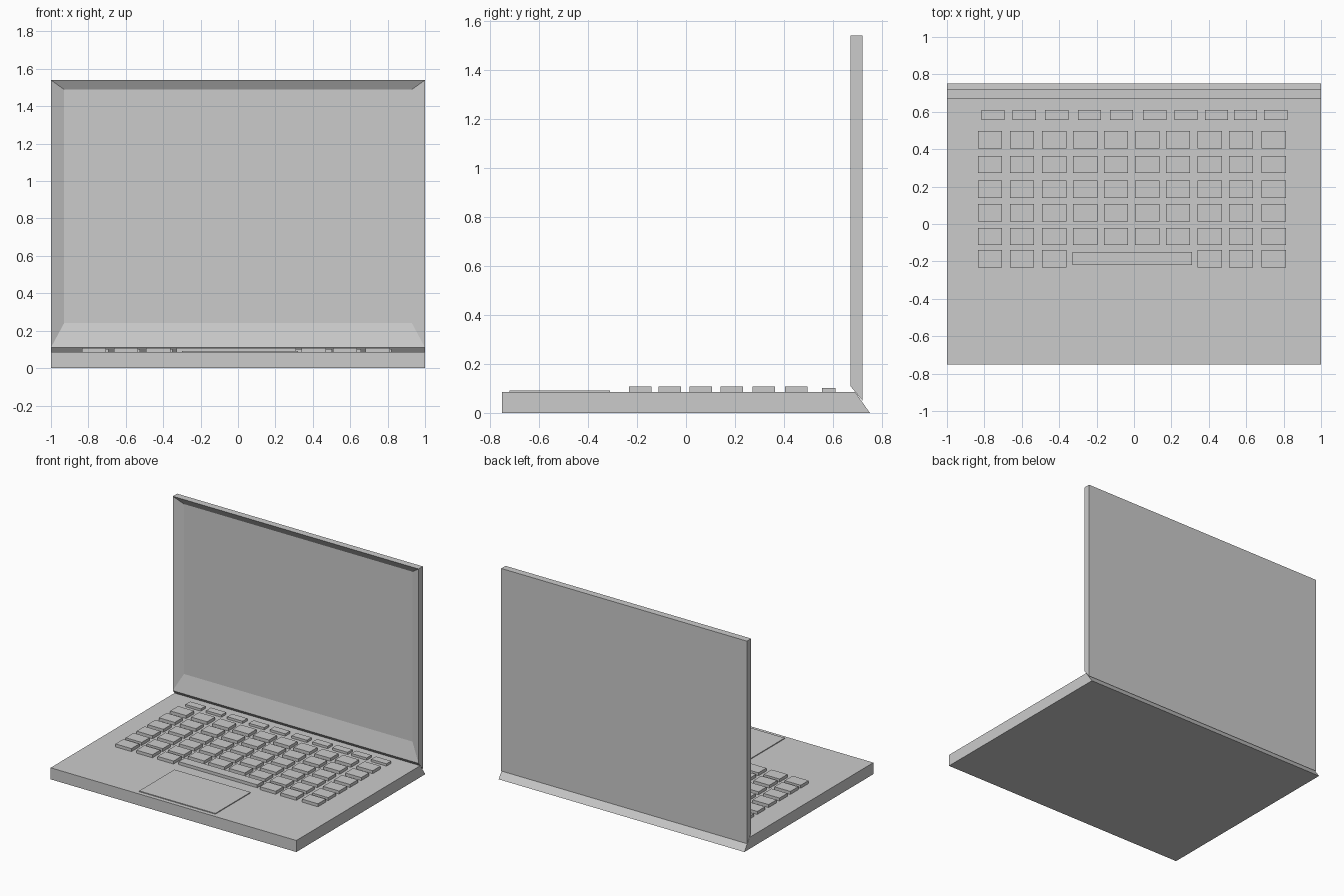
import bpy, bmesh

if "Cube" in bpy.data.objects:
    bpy.data.objects.remove(bpy.data.objects["Cube"])

DECK = 0.085  # height of the base's top surface


def finish(name, bm):
    bmesh.ops.recalc_face_normals(bm, faces=bm.faces)
    me = bpy.data.meshes.new(name)
    bm.to_mesh(me)
    bm.free()
    ob = bpy.data.objects.new(name, me)
    bpy.context.collection.objects.link(ob)
    return ob


def prism(profile):
    """Side profile of (y, z) points swept across the full width."""
    bm = bmesh.new()
    face = bm.faces.new([bm.verts.new((-1, y, z)) for y, z in profile])
    ext = bmesh.ops.extrude_face_region(bm, geom=[face])
    for v in ext["geom"]:
        if isinstance(v, bmesh.types.BMVert):
            v.co.x = 1
    bmesh.ops.recalc_face_normals(bm, faces=bm.faces)
    return bm


def slab(name, cx, cy, w, d, top):
    """Box standing on the deck."""
    bm = bmesh.new()
    bmesh.ops.create_cube(bm, size=1)
    for v in bm.verts:
        v.co.x = cx + v.co.x * w
        v.co.y = cy + v.co.y * d
        v.co.z = DECK if v.co.z < 0 else top
    return finish(name, bm)


# Base with sloped back edge
finish("base", prism([(-0.75, 0), (0.75, 0), (0.69, DECK), (-0.75, DECK)]))

# Lid with mitred bottom and a bevelled, recessed screen
bm = prism([(0.67, 0.11), (0.72, 0.05), (0.72, 1.54), (0.67, 1.54)])
front = min(bm.faces, key=lambda f: f.calc_center_median().y)
bmesh.ops.inset_individual(bm, faces=[front], thickness=0.03)
for v in front.verts:
    v.co = (0.93 if v.co.x > 0 else -0.93, 0.70, 1.49 if v.co.z > 0.8 else 0.24)
finish("screen_lid", bm)

# Trackpad
slab("trackpad", 0.01, -0.515, 0.62, 0.41, 0.091)

# Keyboard: main rows, with the space bar replacing the middle of the last row
columns = [-0.770, -0.599, -0.427, -0.261, -0.096, 0.07, 0.235, 0.405, 0.572, 0.748]
rows = [0.45, 0.318, 0.186, 0.06, -0.067, -0.186]
for r, y in enumerate(rows):
    for c, x in enumerate(columns):
        if r == 5 and 3 <= c <= 6:
            continue
        slab(f"key_{r}_{c}", x, y, 0.13, 0.092, 0.107)
slab("space_bar", -0.01, -0.184, 0.64, 0.07, 0.107)

# Function keys
fn_columns = [-0.754, -0.586, -0.414, -0.238, -0.067, 0.11, 0.278, 0.441, 0.596, 0.757]
for c, x in enumerate(fn_columns):
    slab(f"function_key_{c}", x, 0.583, 0.125, 0.055, 0.102)
